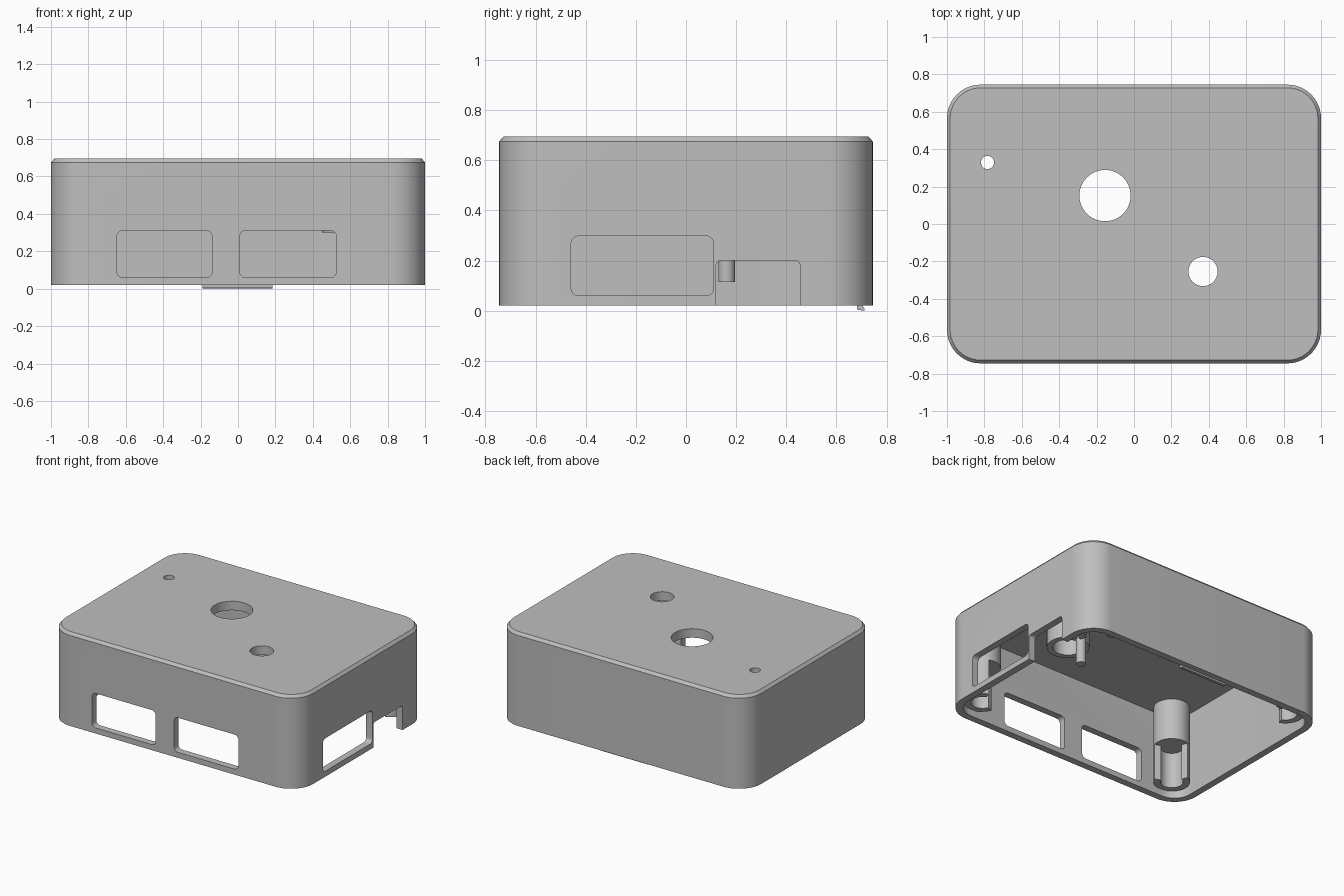
import bpy, bmesh
from math import cos, sin, pi, radians

cube = bpy.data.objects.get("Cube")
if cube:
    bpy.data.objects.remove(cube, do_unlink=True)

grey = bpy.data.materials.new("light grey plastic")
grey.use_nodes = True
colour = (0.52, 0.52, 0.52, 1)
grey.diffuse_color = colour
grey.node_tree.nodes["Principled BSDF"].inputs["Base Color"].default_value = colour


def rounded(a0, a1, b0, b1, r, steps=8):
    """Counter-clockwise rounded rectangle outline."""
    corners = [(a1 - r, b1 - r), (a0 + r, b1 - r), (a0 + r, b0 + r), (a1 - r, b0 + r)]
    return [(ca + r * cos(pi / 2 * (q + i / steps)), cb + r * sin(pi / 2 * (q + i / steps)))
            for q, (ca, cb) in enumerate(corners) for i in range(steps + 1)]


def circle(x, y, r, n=48):
    return [(x + r * cos(2 * pi * i / n), y + r * sin(2 * pi * i / n)) for i in range(n)]


def arc_band(x, y, r_in, r_out, mid, half, n=28):
    """Outline of a C-shaped section."""
    angles = [radians(mid - half + 2 * half * i / n) for i in range(n + 1)]
    return ([(x + r_out * cos(a), y + r_out * sin(a)) for a in angles] +
            [(x + r_in * cos(a), y + r_in * sin(a)) for a in reversed(angles)])


PLACE = {"z": lambda a, b, d: (a, b, d),
         "y": lambda a, b, d: (a, d, b),
         "x": lambda a, b, d: (d, a, b)}


def loft(name, layers, axis="z"):
    """Solid through (outline, depth) layers stacked along an axis."""
    bm = bmesh.new()
    rings = [[bm.verts.new(PLACE[axis](a, b, d)) for a, b in pts] for pts, d in layers]
    bm.faces.new(rings[0])
    bm.faces.new(rings[-1])
    for low, high in zip(rings, rings[1:]):
        n = len(low)
        for i in range(n):
            j = (i + 1) % n
            bm.faces.new((low[i], low[j], high[j], high[i]))
    bmesh.ops.recalc_face_normals(bm, faces=bm.faces)
    mesh = bpy.data.meshes.new(name)
    bm.to_mesh(mesh)
    bm.free()
    mesh.materials.append(grey)
    obj = bpy.data.objects.new(name, mesh)
    bpy.context.collection.objects.link(obj)
    return obj


def prism(name, outline, d0, d1, axis="z"):
    return loft(name, [(outline, d0), (outline, d1)], axis)


def cut(obj, cutters):
    for c in cutters:
        c.hide_render = True
        mod = obj.modifiers.new("cut", "BOOLEAN")
        mod.operation, mod.solver, mod.object = "DIFFERENCE", "EXACT", c
    bpy.context.view_layer.update()
    result = bpy.data.meshes.new_from_object(obj.evaluated_get(bpy.context.evaluated_depsgraph_get()))
    obj.modifiers.clear()
    obj.data = result
    for c in cutters:
        bpy.data.objects.remove(c, do_unlink=True)


W, D, R = 1.0, 0.745, 0.18
WALL, CEILING, BASE, TOP = 0.05, 0.63, 0.02, 0.695

# Shell with a chamfered top edge
outer = rounded(-W, W, -D, D, R, 12)
inset = rounded(-W + 0.017, W - 0.017, -D + 0.017, D - 0.017, R - 0.017, 12)
shell = loft("case_shell", [(outer, BASE), (outer, TOP - 0.02), (inset, TOP)])

# Hollow interior, lid holes and wall openings
inner = rounded(-W + WALL, W - WALL, -D + WALL, D - WALL, R - WALL, 12)
cutters = [prism("cavity_cutter", inner, -0.2, CEILING)]
for x, y, r in [(-0.155, 0.152, 0.137), (0.369, -0.254, 0.078), (-0.783, 0.329, 0.035)]:
    cutters.append(prism("lid_hole_cutter", circle(x, y, r), 0.5, 0.9))
for x0, x1 in [(-0.647, -0.139), (0.01, 0.525)]:
    cutters.append(prism("front_window_cutter", rounded(x0, x1, 0.06, 0.31, 0.03), -0.9, -0.6, "y"))
cutters.append(prism("side_window_cutter", rounded(-0.458, 0.11, 0.06, 0.298, 0.03), 0.85, 1.2, "x"))
cutters.append(prism("side_notch_cutter", rounded(0.12, 0.455, -0.2, 0.2, 0.02), 0.85, 1.2, "x"))
cut(shell, cutters)
parts = [shell]

# Corner posts: solid upper column, open C-shaped lower sleeve
for sx, sy, angle in [(1, 1, 45), (-1, 1, 135), (-1, -1, 225), (1, -1, 315)]:
    x, y = sx * 0.81, sy * 0.58
    parts.append(prism("corner_post", circle(x, y, 0.12), 0.33, CEILING + 0.01))
    parts.append(prism("post_sleeve", arc_band(x, y, 0.075, 0.12, angle, 115), 0.07, 0.34))

# Blind tube and locating pin near the side openings
tube = prism("inner_tube", circle(0.59, 0.03, 0.14), 0.3, CEILING + 0.01)
cut(tube, [prism("tube_bore_cutter", circle(0.59, 0.03, 0.1), 0.2, CEILING - 0.02)])
parts.append(tube)
parts.append(prism("locating_pin", circle(0.59, 0.162, 0.033, 24), 0.115, CEILING + 0.01))

# Small clip hanging below the back rim
clip = [(0.683, 0.06), (0.683, 0.005), (0.69, 0.003), (0.712, 0.0), (0.712, 0.008),
        (0.703, 0.021), (0.703, 0.06)]
parts.append(prism("back_clip", clip, -0.19, 0.185, "x"))

# Smooth shading on the curved walls, crisp edges elsewhere
bpy.ops.object.select_all(action="DESELECT")
for p in parts:
    p.select_set(True)
bpy.context.view_layer.objects.active = shell
bpy.ops.object.shade_smooth_by_angle(angle=radians(30))
